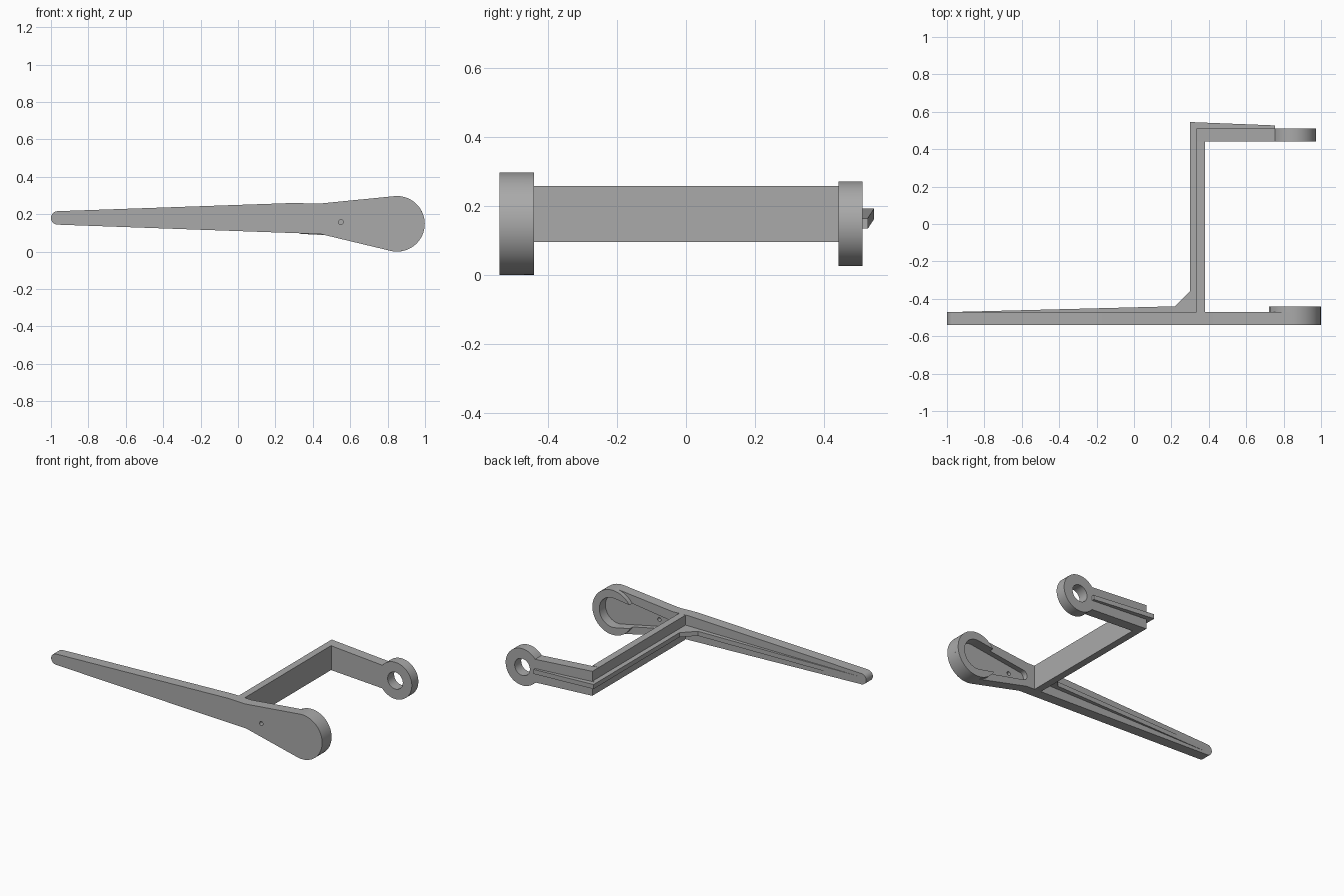
import bpy, bmesh, math
from mathutils import Vector

if "Cube" in bpy.data.objects:
    bpy.data.objects.remove(bpy.data.objects["Cube"], do_unlink=True)

grey = bpy.data.materials.new("plain grey")
grey.use_nodes = True
colour = (0.4, 0.4, 0.4, 1)
grey.diffuse_color = colour
grey.node_tree.nodes["Principled BSDF"].inputs["Base Color"].default_value = colour


def loft(name, start, end):
    """Solid between two matching loops of 3D points."""
    bm = bmesh.new()
    a = [bm.verts.new(p) for p in start]
    b = [bm.verts.new(p) for p in end]
    bm.faces.new(a)
    bm.faces.new(b[::-1])
    for i in range(len(a)):
        j = (i + 1) % len(a)
        bm.faces.new((a[j], a[i], b[i], b[j]))
    bmesh.ops.recalc_face_normals(bm, faces=bm.faces)
    mesh = bpy.data.meshes.new(name)
    bm.to_mesh(mesh)
    bm.free()
    mesh.materials.append(grey)
    ob = bpy.data.objects.new(name, mesh)
    bpy.context.collection.objects.link(ob)
    return ob


def plate(name, outline, y0, y1):
    """Extrude an x-z outline along y."""
    return loft(name, [(x, y0, z) for x, z in outline], [(x, y1, z) for x, z in outline])


def slab(name, outline, z0, z1):
    """Extrude an x-y outline along z."""
    return loft(name, [(x, y, z0) for x, y in outline], [(x, y, z1) for x, y in outline])


def arc(centre, r, a0, a1, n=40):
    angles = [math.radians(a0 + (a1 - a0) * i / n) for i in range(n + 1)]
    return [(centre[0] + r * math.cos(t), centre[1] + r * math.sin(t)) for t in angles]


def circle(centre, r, n=64):
    return arc(centre, r, 0, 360, n)[:-1]


def teardrop(c1, r1, c2, r2):
    """Outline round a small circle c1 and a large circle c2."""
    d = Vector(c2) - Vector(c1)
    tilt = math.degrees(math.atan2(d.y, d.x))
    a = math.degrees(math.acos((r1 - r2) / d.length))
    return arc(c2, r2, tilt - a, tilt + a) + arc(c1, r1, tilt + a, tilt + 360 - a, 20)


def cut(ob, outline, y0, y1):
    """Cut an x-z outline out of a part, then drop the cutter."""
    cutter = plate("cutter", outline, y0, y1)
    cutter.hide_render = True
    mod = ob.modifiers.new("cut", "BOOLEAN")
    mod.operation, mod.solver, mod.object = "DIFFERENCE", "EXACT", cutter
    bpy.context.view_layer.objects.active = ob
    bpy.ops.object.modifier_apply(modifier=mod.name)
    bpy.data.objects.remove(cutter, do_unlink=True)


HEAD = (0.85, 0.1485)
HEAD_R = 0.1485
pocket = teardrop((0.47, 0.163), 0.033, HEAD, 0.098)

# Long lever with round head, rear pocket and pin hole
outline = arc(HEAD, HEAD_R, -103.4, 95.9, 56)
outline += [(0.43, 0.256), (0.30, 0.26)]
outline += arc((-0.964, 0.18), 0.036, 92, 268, 16)
outline += [(0.44, 0.094)]
lever = plate("lever", outline, -0.54, -0.47)
cut(lever, pocket, -0.505, -0.4)
cut(lever, circle((0.55, 0.157), 0.013, 20), -0.6, -0.45)

# Raised collar round the pocket
collar = plate("head_collar", circle(HEAD, HEAD_R, 80), -0.47, -0.44)
cut(collar, pocket, -0.6, -0.3)

# Crossbar between lever and rear arm
crossbar = slab("crossbar", [(0.333, -0.47), (0.38, -0.47), (0.38, 0.442), (0.333, 0.442)],
                0.095, 0.258)

# Rear arm ending in a pierced eye
outline = arc(HEAD, 0.1225, -141, 141, 56) + [(0.333, 0.258), (0.333, 0.095)]
rear_arm = plate("rear_arm", outline, 0.442, 0.511)
cut(rear_arm, circle(HEAD, 0.056, 48), 0.3, 0.7)

# Stiffening rib behind lever and crossbar, with a sloped corner
rib = slab("lever_rib", [(-0.95, -0.47), (0.22, -0.44), (0.30, -0.36), (0.30, 0.511),
                         (0.333, 0.511), (0.333, -0.47)], 0.162, 0.192)

# Tapering rib behind the rear arm
def section(x, y, z):
    return [(x, 0.511, z), (x, y, z), (x, y, z + 0.03), (x, 0.511, z + 0.03)]

arm_rib = loft("arm_rib", section(0.30, 0.545, 0.162), section(0.755, 0.527, 0.134))

# Smooth the round edges only
bpy.ops.object.select_all(action="DESELECT")
parts = [lever, collar, crossbar, rear_arm, rib, arm_rib]
for ob in parts:
    ob.select_set(True)
bpy.context.view_layer.objects.active = lever
bpy.ops.object.shade_smooth_by_angle(angle=math.radians(25))
